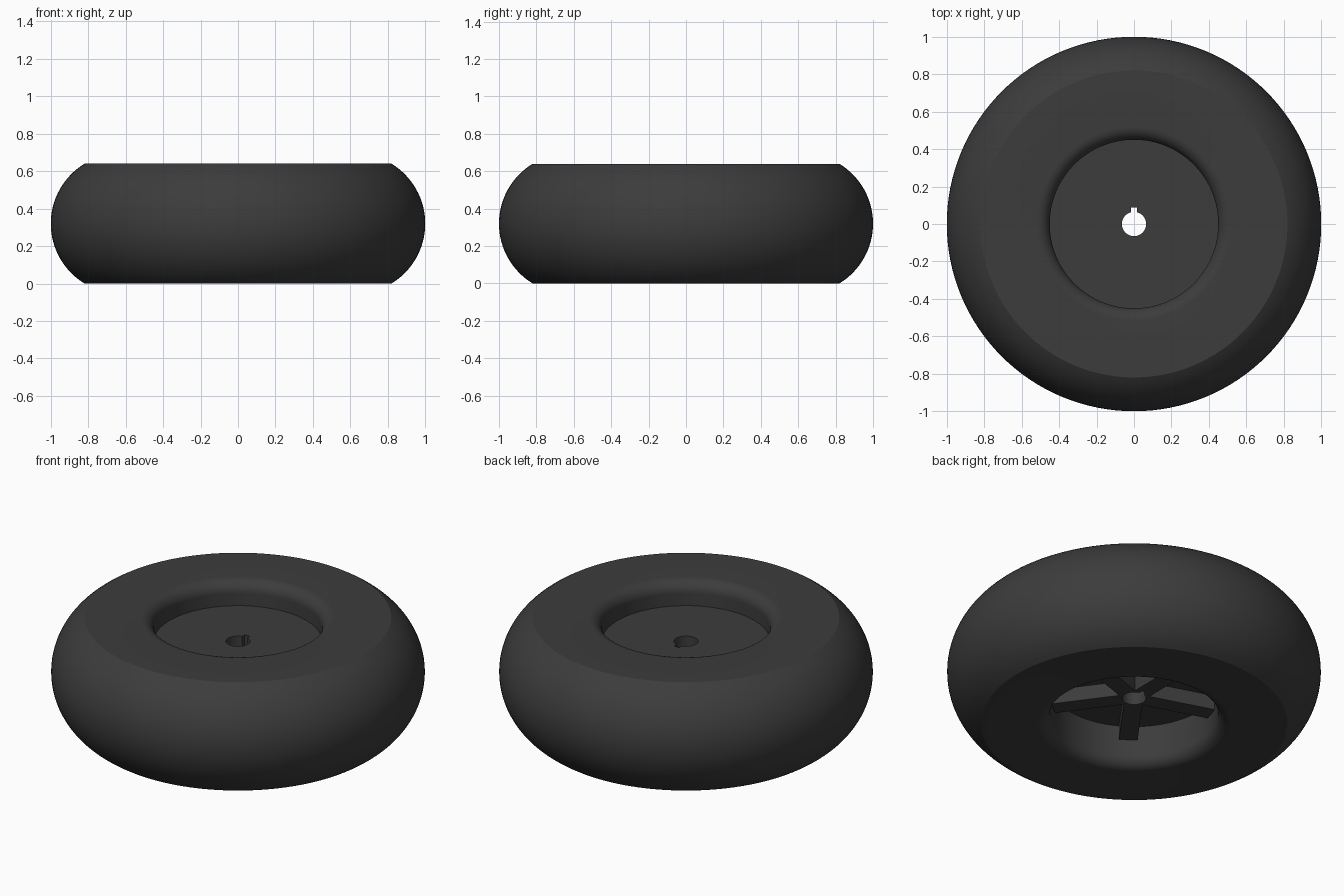
import bpy, bmesh, math
from math import sin, cos, pi, radians

if "Cube" in bpy.data.objects:
    bpy.data.objects.remove(bpy.data.objects["Cube"])

rubber = bpy.data.materials.new("dark_grey")
rubber.diffuse_color = (0.045, 0.045, 0.045, 1)
rubber.use_nodes = True
rubber.node_tree.nodes["Principled BSDF"].inputs["Base Color"].default_value = rubber.diffuse_color
H = 0.64


def finish(obj):
    obj.data.materials.append(rubber)
    bpy.ops.object.select_all(action='DESELECT')
    obj.select_set(True)
    bpy.context.view_layer.objects.active = obj
    bpy.ops.object.shade_smooth_by_angle(angle=radians(30))


def arc(cx, cz, r, a0, a1, n):
    return [(cx + r * cos(radians(a0 + (a1 - a0) * i / n)),
             cz + r * sin(radians(a0 + (a1 - a0) * i / n))) for i in range(n + 1)]


def lathe(name, profile, segs=128):
    bm = bmesh.new()
    rings = [[bm.verts.new((r * cos(2 * pi * s / segs), r * sin(2 * pi * s / segs), z))
              for r, z in profile] for s in range(segs)]
    n = len(profile)
    for s in range(segs):
        a, b = rings[s], rings[(s + 1) % segs]
        for i in range(n):
            j = (i + 1) % n
            bm.faces.new((a[i], b[i], b[j], a[j]))
    bmesh.ops.recalc_face_normals(bm, faces=bm.faces)
    me = bpy.data.meshes.new(name)
    bm.to_mesh(me)
    bm.free()
    obj = bpy.data.objects.new(name, me)
    bpy.context.collection.objects.link(obj)
    finish(obj)


def plate(name, outlines, z0, z1):
    """Extruded flat shape; the later outlines cut holes in the first."""
    cu = bpy.data.curves.new(name, 'CURVE')
    cu.dimensions, cu.fill_mode, cu.extrude = '2D', 'BOTH', (z1 - z0) / 2
    for pts in outlines:
        sp = cu.splines.new('POLY')
        sp.points.add(len(pts) - 1)
        for p, (x, y) in zip(sp.points, pts):
            p.co = (x, y, 0, 1)
        sp.use_cyclic_u = True
    tmp = bpy.data.objects.new(name + "_outline", cu)
    bpy.context.collection.objects.link(tmp)
    bpy.context.view_layer.update()
    me = bpy.data.meshes.new_from_object(tmp.evaluated_get(bpy.context.evaluated_depsgraph_get()))
    bpy.data.objects.remove(tmp)
    bm = bmesh.new()
    bm.from_mesh(me)
    bmesh.ops.remove_doubles(bm, verts=bm.verts, dist=1e-5)
    bmesh.ops.translate(bm, verts=bm.verts, vec=(0, 0, (z0 + z1) / 2))
    bmesh.ops.recalc_face_normals(bm, faces=bm.faces)
    bm.to_mesh(me)
    bm.free()
    me.materials.clear()
    obj = bpy.data.objects.new(name, me)
    bpy.context.collection.objects.link(obj)
    finish(obj)


# tyre: round tread, flat sides, rounded inner lips
half = math.degrees(math.asin(0.32 / 0.374))
lathe("tyre", arc(0.626, 0.32, 0.374, -half, half, 32)
      + arc(0.52, H - 0.07, 0.07, 90, 180, 10)
      + arc(0.52, 0.07, 0.07, 180, 270, 10))

# axle hole with keyway towards +y
kw, hole = 0.017, 0.065
gap = math.degrees(math.asin(kw / hole))
keyhole = arc(0, 0, hole, 90 + gap, 450 - gap, 40) + [(kw, 0.087), (-kw, 0.087)]

# hub disc
plate("hub_disc", [arc(0, 0, 0.45, 0, 360 - 360 / 128, 127), keyhole], 0.24, 0.5)

# five straight ribs under the disc
w, tip = 0.05, 0.445
star = []
for k in range(5):
    a = radians(90 + 72 * k)
    for u, v in ((tip, -w), (tip, w), (w / math.tan(radians(36)), w)):
        star.append((u * cos(a) - v * sin(a), u * sin(a) + v * cos(a)))
plate("hub_ribs", [star, keyhole], 0.155, 0.24)
